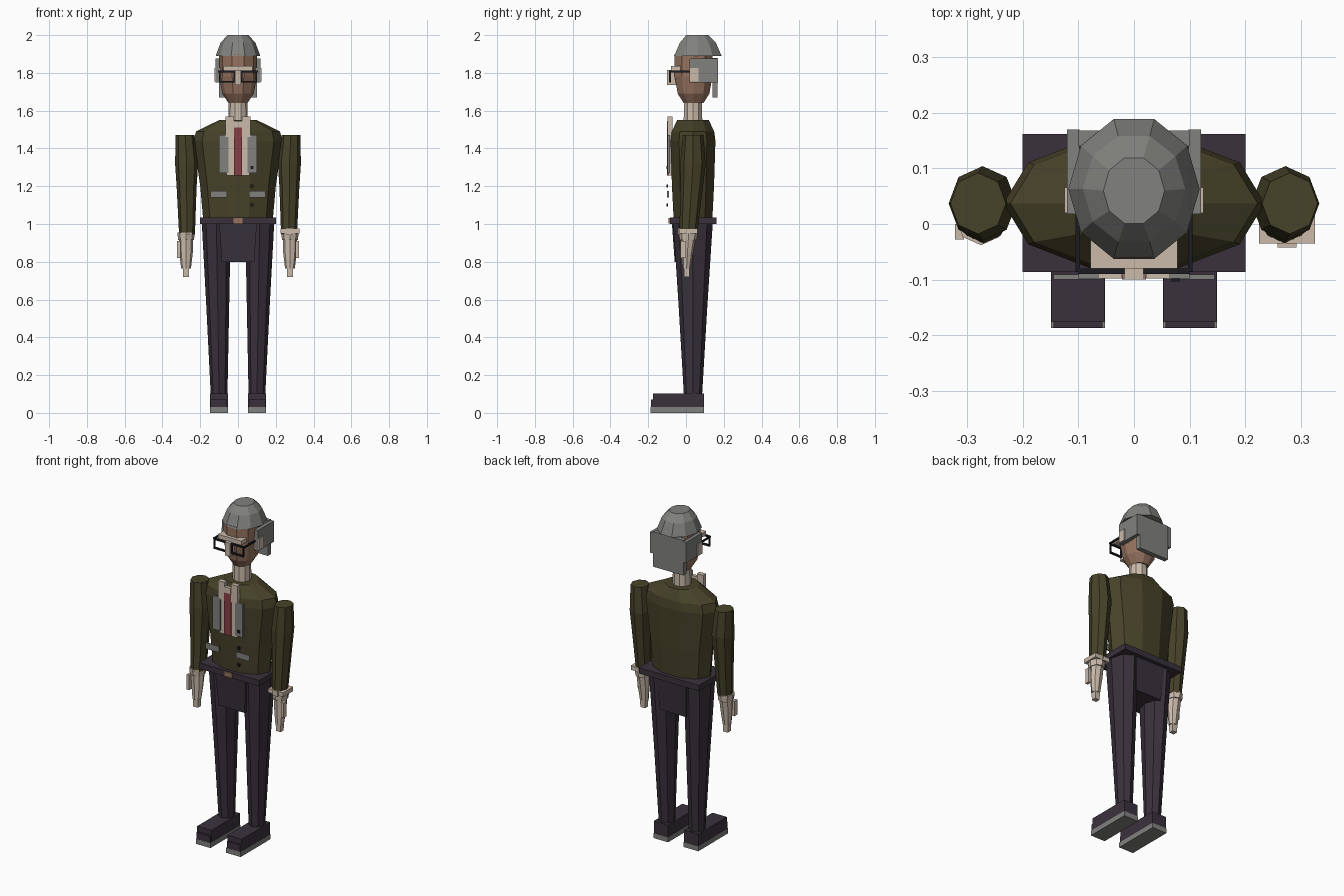
import bpy, bmesh, math

if "Cube" in bpy.data.objects:
    bpy.data.objects.remove(bpy.data.objects["Cube"])


def material(name, rgb):
    m = bpy.data.materials.new(name)
    m.diffuse_color = (*rgb, 1)
    m.use_nodes = True
    m.node_tree.nodes["Principled BSDF"].inputs["Base Color"].default_value = m.diffuse_color
    return m


OLIVE = material("olive cloth", (.062, .055, .022))
PLUM = material("plum cloth", (.042, .031, .045))
PALE = material("pale cream", (.6, .5, .41))
SKIN = material("tan skin", (.31, .175, .115))
GREY = material("grey", (.22, .22, .21))
RED = material("tie red", (.24, .05, .06))
BLACK = material("black frame", (.012, .011, .014))


def finish(name, bm, mat):
    bmesh.ops.recalc_face_normals(bm, faces=bm.faces)
    me = bpy.data.meshes.new(name)
    bm.to_mesh(me)
    bm.free()
    me.materials.append(mat)
    ob = bpy.data.objects.new(name, me)
    bpy.context.collection.objects.link(ob)
    return ob


def box(name, mat, x, y, z, bottom=1.0):
    """Box from (min, max) ranges; bottom scales the lower face."""
    bm = bmesh.new()
    bmesh.ops.create_cube(bm, size=1)
    for v in bm.verts:
        k = bottom if v.co.z < 0 else 1
        v.co = [(a + b) / 2 + c * (b - a) * s for (a, b), c, s in
                zip((x, y, z), v.co, (k, k, 1))]
    return finish(name, bm, mat)


def loft(name, mat, rings, sides=10):
    """Stacked elliptical rings: (z, cx, cy, rx, ry)."""
    bm = bmesh.new()
    loops = []
    for z, cx, cy, rx, ry in rings:
        loops.append([bm.verts.new((cx + rx * math.cos(2 * math.pi * i / sides),
                                    cy + ry * math.sin(2 * math.pi * i / sides), z))
                      for i in range(sides)])
    for a, b in zip(loops, loops[1:]):
        for i in range(sides):
            j = (i + 1) % sides
            bm.faces.new((a[i], a[j], b[j], b[i]))
    bm.faces.new(loops[0])
    bm.faces.new(loops[-1])
    return finish(name, bm, mat)


def span(s, a, b):
    return tuple(sorted((s * a, s * b)))


# Jacket body, neck, head and hair
Y = .037
loft("jacket", OLIVE, [(1.03, 0, Y, .185, .108), (1.2, 0, Y, .2, .117),
                       (1.44, 0, Y, .235, .125), (1.49, 0, Y, .222, .118),
                       (1.55, 0, Y, .1, .088)])
loft("neck", PALE, [(1.53, 0, Y, .052, .052), (1.66, 0, Y, .05, .05)])
loft("head", SKIN, [(1.64, 0, .04, .05, .055), (1.69, 0, .04, .083, .088),
                    (1.78, 0, .04, .1, .105), (1.9, 0, .04, .1, .105)])
loft("hair_cap", GREY, [(1.89, 0, .063, .118, .132), (1.96, 0, .063, .092, .1),
                        (2.0, 0, .06, .055, .062)])
box("back_hair", GREY, (-.1, .1), (.14, .168), (1.67, 1.88))

# Face details
box("brow", PALE, (-.078, .078), (-.08, -.03), (1.812, 1.837))
box("nose", PALE, (-.017, .017), (-.1, -.05), (1.735, 1.815))

# Belt, buckle and hips
box("belt", PLUM, (-.2, .2), (-.086, .162), (1.0, 1.035))
box("buckle", SKIN, (-.025, .025), (-.092, -.085), (1.003, 1.032))
box("hips", PLUM, (-.1, .1), (-.075, .14), (.8, 1.01), .86)

# Shirt front, tie
box("shirt_front", PALE, (-.06, .06), (-.092, -.078), (1.256, 1.52))
box("tie", RED, (-.022, .022), (-.1, -.09), (1.258, 1.51))
box("tie_knot", PALE, (-.02, .02), (-.1, -.08), (1.51, 1.545))
for z in (1.1, 1.2, 1.3):
    box("jacket_button", BLACK, (.067, .083), (-.103, -.094), (z - .008, z + .008))

for s, side in ((-1, "left"), (1, "right")):
    # Head sides and glasses
    box(side + "_side_hair", GREY, span(s, .098, .12), (.018, .17), (1.75, 1.875))
    box(side + "_ear", PALE, span(s, .09, .125), (.02, .066), (1.755, 1.825))
    for part, xr, zr in (("top_rim", (.015, .1), (1.802, 1.812)),
                         ("bottom_rim", (.015, .1), (1.748, 1.758)),
                         ("inner_rim", (.015, .023), (1.75, 1.81)),
                         ("outer_rim", (.092, .1), (1.75, 1.81))):
        box(side + "_glasses_" + part, BLACK, span(s, *xr), (-.09, -.08), zr)
    box(side + "_glasses_temple", BLACK, span(s, .097, .105), (-.085, .03), (1.802, 1.812))

    # Jacket trim
    box(side + "_collar", PALE, span(s, .022, .065), (-.098, -.072), (1.46, 1.57))
    box(side + "_lapel", GREY, span(s, .05, .1), (-.098, -.085), (1.27, 1.47))
    box(side + "_pocket", GREY, span(s, .057, .145), (-.1, -.091), (1.14, 1.175))

    # Arm, cuff and hand
    loft(side + "_arm", OLIVE, [(.945, s * .27, .012, .042, .047),
                                (1.2, s * .272, .03, .053, .06),
                                (1.32, s * .272, .037, .061, .067),
                                (1.47, s * .28, .037, .05, .055)], 8)
    loft(side + "_cuff", PALE, [(.915, s * .275, .012, .042, .046),
                                (.955, s * .275, .012, .046, .05)], 8)
    loft(side + "_hand", PALE, [(.765, s * .275, .003, .026, .022),
                                (.85, s * .275, .008, .036, .03),
                                (.92, s * .275, .012, .038, .038)], 8)
    box(side + "_fingers", PALE, span(s, .258, .292), (-.012, .02), (.72, .775), .9)
    box(side + "_thumb", PALE, span(s, .305, .322), (-.028, .0), (.82, .91))

    # Leg and shoe
    loft(side + "_leg", PLUM, [(.09, s * .1, Y, .044, .048),
                               (.55, s * .107, Y, .06, .075),
                               (1.01, s * .115, Y, .077, .105)], 8)
    box(side + "_shoe", PLUM, span(s, .053, .148), (-.176, .094), (.03, .102))
    box(side + "_shoe_toe", PLUM, span(s, .057, .145), (-.186, -.15), (.03, .07))
    box(side + "_sole", GREY, span(s, .052, .149), (-.187, .096), (0, .03))

# Wrist watch on one side
box("watch_band", PALE, (.225, .325), (-.035, .06), (.95, .975))
box("watch_face", PALE, (.258, .292), (-.042, -.034), (.945, .978))
